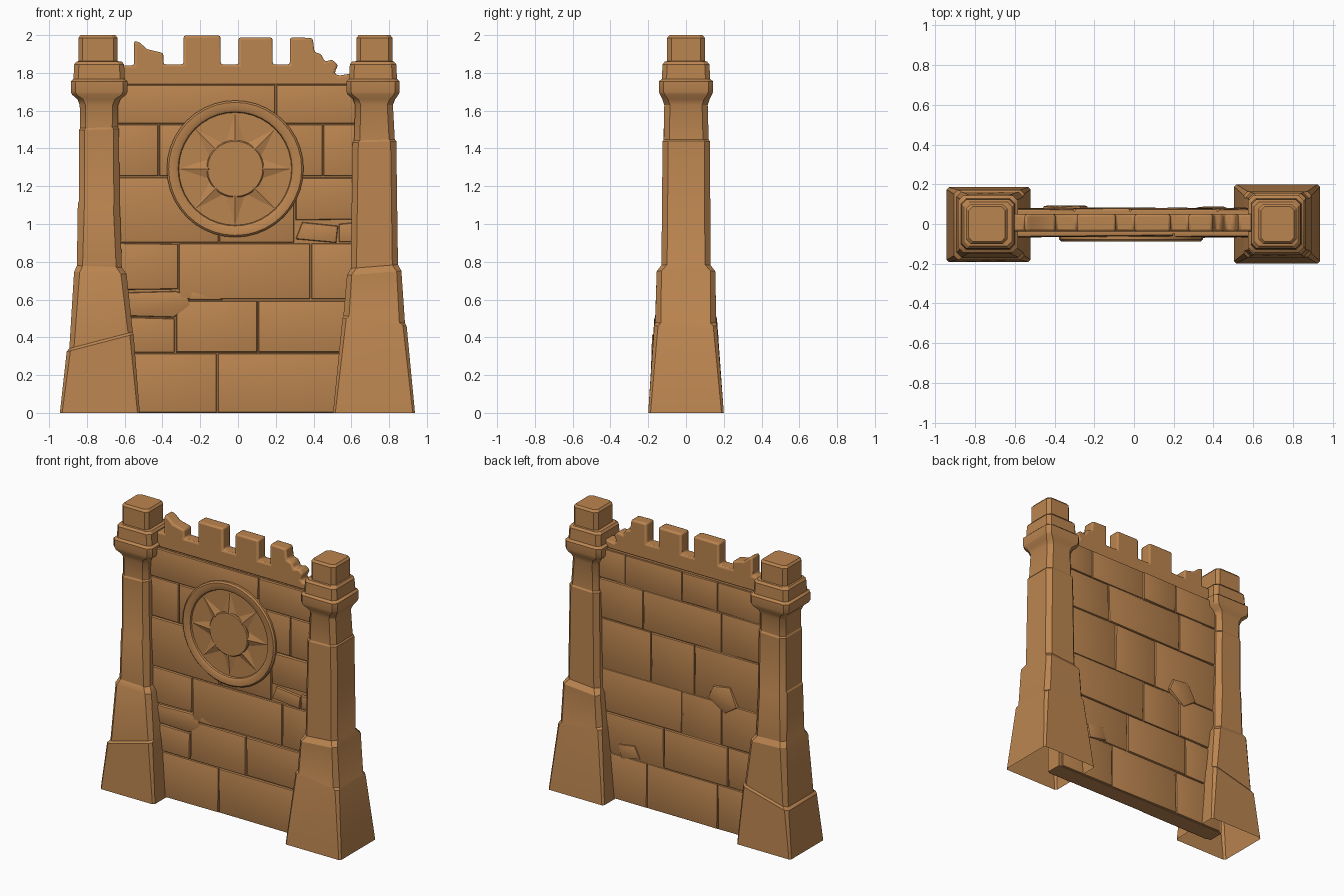
import bpy, bmesh, math, random
from mathutils import Vector

random.seed(4)
mat = bpy.data.materials.new("sandstone brown")
mat.diffuse_color = (0.50, 0.235, 0.08, 1)


def finish(bm, name, angle=35):
    bmesh.ops.recalc_face_normals(bm, faces=bm.faces)
    me = bpy.data.meshes.new(name)
    bm.to_mesh(me)
    bm.free()
    ob = bpy.data.objects.new(name, me)
    bpy.context.collection.objects.link(ob)
    me.materials.append(mat)
    bpy.ops.object.select_all(action='DESELECT')
    ob.select_set(True)
    bpy.context.view_layer.objects.active = ob
    bpy.ops.object.shade_smooth_by_angle(angle=math.radians(angle))
    return ob


def prism(name, pts, y_in, y_out, bevel=0.01, jitter=0.005):
    """Worn stone: an xz outline pushed from y_in to y_out, with soft edges."""
    bm = bmesh.new()
    a = [bm.verts.new((x, y_in, z)) for x, z in pts]
    b = [bm.verts.new((x, y_out + random.uniform(-jitter, jitter), z)) for x, z in pts]
    n = len(pts)
    bm.faces.new(a)
    cap = bm.faces.new(b[::-1])
    for i in range(n):
        bm.faces.new((a[i], a[(i + 1) % n], b[(i + 1) % n], b[i]))
    bmesh.ops.recalc_face_normals(bm, faces=bm.faces)
    if bevel:
        bmesh.ops.bevel(bm, geom=list(cap.edges), offset=bevel, segments=2,
                        profile=0.5, affect='EDGES', clamp_overlap=True)
    return finish(bm, name)


def rect(x0, x1, z0, z1, g=0.003):
    return [(x0 + g, z0 + g), (x1 - g, z0 + g), (x1 - g, z1 - g), (x0 + g, z1 - g)]


# Wall core behind the facing stones
prism("wall_core", rect(-0.7, 0.7, 0, 1.74, 0), 0.066, -0.048, 0, 0)

# Facing stones: course heights and the joints along each course
L, R = -0.68, 0.68
front = [
    (0.0, 0.318, [L, -0.11, R]),
    (0.318, 0.595, [-0.33, 0.105, R]),
    (0.60, 0.90, [-0.315, 0.385, R]),
    (0.90, 1.25, [L, -0.1, 0.30]),
    (1.25, 1.53, [L, -0.42, 0.0, 0.45, R]),
    (1.53, 1.74, [L, 0.2, R]),
]
back = [
    (0.0, 0.318, [L, -0.3, 0.25, R]),
    (0.318, 0.60, [L, -0.38, 0.12, R]),
    (0.60, 0.90, [L, -0.33, -0.02, R]),
    (0.90, 1.25, [L, -0.12, 0.22, R]),
    (1.25, 1.53, [L, -0.33, 0.28, R]),
    (1.53, 1.74, [L, -0.3, -0.02, 0.42, R]),
]
for side, rows, y_in, y_out in (("front", front, 0.0, -0.063), ("back", back, 0.02, 0.078)):
    for r, (z0, z1, xs) in enumerate(rows):
        for i in range(len(xs) - 1):
            prism(f"{side}_stone_{r}_{i}", rect(xs[i], xs[i + 1], z0, z1), y_in, y_out)

# Broken and odd-shaped stones
odd = [
    [(L, 0.32), (-0.335, 0.32), (-0.335, 0.50), (L, 0.51)],
    [(L, 0.515), (-0.34, 0.505), (-0.25, 0.57), (-0.27, 0.625), (-0.33, 0.645), (L, 0.635)],
    [(-0.26, 0.598), (-0.08, 0.598), (-0.14, 0.65), (-0.25, 0.66)],
    [(L, 0.65), (-0.318, 0.655), (-0.318, 0.895), (L, 0.90)],
    [(0.305, 0.92), (0.52, 0.90), (0.53, 0.99), (0.34, 1.01)],
    [(0.535, 0.905), (R, 0.905), (R, 1.015), (0.535, 1.0)],
    [(0.305, 1.02), (R, 1.025), (R, 1.245), (0.305, 1.245)],
]
for i, p in enumerate(odd):
    prism(f"broken_stone_{i}", p, 0, -0.066, 0.012)
prism("back_rubble_stone", [(-0.46, 0.90), (-0.36, 0.83), (-0.23, 0.92), (-0.27, 1.01), (-0.40, 1.03)],
      0.03, 0.091, 0.018)
prism("back_chip_stone", [(0.30, 0.33), (0.45, 0.30), (0.47, 0.40), (0.34, 0.42)], 0.03, 0.086, 0.015)

# Crenellated top, ruined at both ends
outline = [(-0.66, 1.735), (0.62, 1.735), (0.62, 1.80), (0.53, 1.785), (0.51, 1.80), (0.53, 1.84),
           (0.50, 1.87), (0.46, 1.86), (0.44, 1.90), (0.405, 1.91), (0.395, 1.985), (0.275, 1.988),
           (0.275, 1.845), (0.183, 1.845), (0.183, 1.988), (0.003, 1.988), (0.003, 1.845),
           (-0.092, 1.845), (-0.092, 1.998), (-0.288, 1.998), (-0.288, 1.845), (-0.395, 1.845),
           (-0.395, 1.905), (-0.48, 1.925), (-0.52, 1.96), (-0.55, 1.972), (-0.55, 1.84), (-0.66, 1.84)]
cren = prism("crenellation", outline, 0.05, -0.038, 0, 0)
bev = cren.modifiers.new("soft edges", 'BEVEL')
bev.width, bev.segments, bev.limit_method = 0.012, 2, 'ANGLE'

# Sun medallion
CX, CZ = -0.015, 1.292


def lathe(name, profile, n=40):
    """Revolve (radius, y) points about the medallion axis."""
    bm = bmesh.new()
    rings = [[bm.verts.new((CX + r * math.cos(2 * math.pi * i / n), y,
                            CZ + r * math.sin(2 * math.pi * i / n))) for i in range(n)]
             for r, y in profile]
    for p, q in zip(rings, rings[1:]):
        for i in range(n):
            j = (i + 1) % n
            bm.faces.new((p[i], p[j], q[j], q[i]))
    bm.faces.new(rings[-1])
    return finish(bm, name)


lathe("medallion_ring", [(0.362, -0.03), (0.362, -0.078), (0.352, -0.088), (0.315, -0.088),
                         (0.302, -0.08), (0.298, -0.0685)])
lathe("sun_disc", [(0.152, -0.05), (0.152, -0.078), (0.146, -0.084)])
bm = bmesh.new()
for k in range(8):
    a = k * math.pi / 4

    def pt(r, da, y):
        return bm.verts.new((CX + r * math.cos(a + da), y, CZ + r * math.sin(a + da)))
    tip, l, r, ridge = pt(0.295, 0, -0.069), pt(0.148, 0.36, -0.068), pt(0.148, -0.36, -0.068), pt(0.14, 0, -0.086)
    for f in ((tip, l, ridge), (tip, ridge, r), (tip, r, l), (l, r, ridge)):
        bm.faces.new(f)
finish(bm, "sun_rays", 20)


# Pillars: chamfered square sections (z, x0, x1, y0, y1, chamfer, tilt)
def pillar(name, stations):
    bm = bmesh.new()
    rings = []
    for z, x0, x1, y0, y1, c, t in stations:
        cx = (x0 + x1) / 2
        pts = [(x0 + c, y0), (x1 - c, y0), (x1, y0 + c), (x1, y1 - c),
               (x1 - c, y1), (x0 + c, y1), (x0, y1 - c), (x0, y0 + c)]
        rings.append([bm.verts.new((x, y, z + t * (x - cx))) for x, y in pts])
    for p, q in zip(rings, rings[1:]):
        for i in range(8):
            j = (i + 1) % 8
            bm.faces.new((p[i], p[j], q[j], q[i]))
    bm.faces.new(rings[-1])
    finish(bm, name, 30)


def capital(x0, x1, xa, xb, xt0, xt1):
    """Flared moulding, collar and top block shared by both pillars."""
    return [(1.66, x0 - 0.012, x1 + 0.012, -0.125, 0.125, 0.03, 0),
            (1.685, xa + 0.006, xb - 0.006, -0.138, 0.138, 0.025, 0),
            (1.70, xa, xb, -0.143, 0.143, 0.025, 0),
            (1.755, xa, xb, -0.143, 0.143, 0.025, 0),
            (1.768, xa + 0.014, xb - 0.014, -0.128, 0.128, 0.025, 0),
            (1.845, xa + 0.018, xb - 0.018, -0.124, 0.124, 0.025, 0),
            (1.86, xa + 0.03, xb - 0.03, -0.112, 0.112, 0.025, 0),
            (1.862, xt0, xt1, -0.10, 0.10, 0.022, 0),
            (1.985, xt0, xt1, -0.10, 0.10, 0.022, 0),
            (2.0, xt0 + 0.012, xt1 - 0.012, -0.088, 0.088, 0.02, 0)]


pillar("left_pillar", [
    (0.0, -0.943, -0.52, -0.192, 0.185, 0.012, 0),
    (0.37, -0.907, -0.553, -0.18, 0.172, 0.02, 0.26),
    (0.385, -0.893, -0.557, -0.168, 0.162, 0.025, 0.26),
    (0.74, -0.868, -0.59, -0.15, 0.15, 0.03, -0.04),
    (0.775, -0.853, -0.615, -0.128, 0.128, 0.03, -0.04),
    (1.10, -0.848, -0.625, -0.124, 0.124, 0.035, -0.1),
    (1.11, -0.842, -0.627, -0.12, 0.12, 0.03, -0.1),
    (1.50, -0.842, -0.63, -0.12, 0.12, 0.03, 0.03),
    (1.51, -0.836, -0.636, -0.114, 0.114, 0.03, 0.03),
    (1.63, -0.838, -0.634, -0.114, 0.114, 0.03, 0)]
    + capital(-0.838, -0.634, -0.885, -0.585, -0.845, -0.637))
pillar("right_pillar", [
    (0.0, 0.503, 0.937, -0.2, 0.2, 0.012, 0),
    (0.48, 0.553, 0.893, -0.168, 0.164, 0.02, -0.12),
    (0.495, 0.558, 0.884, -0.163, 0.16, 0.03, -0.12),
    (0.74, 0.577, 0.865, -0.155, 0.155, 0.025, 0.08),
    (0.775, 0.597, 0.847, -0.13, 0.13, 0.03, 0.08),
    (1.435, 0.607, 0.838, -0.124, 0.127, 0.03, 0.03),
    (1.445, 0.615, 0.83, -0.118, 0.12, 0.03, 0.03),
    (1.63, 0.62, 0.82, -0.115, 0.115, 0.03, 0)]
    + capital(0.62, 0.82, 0.574, 0.856, 0.627, 0.818))
